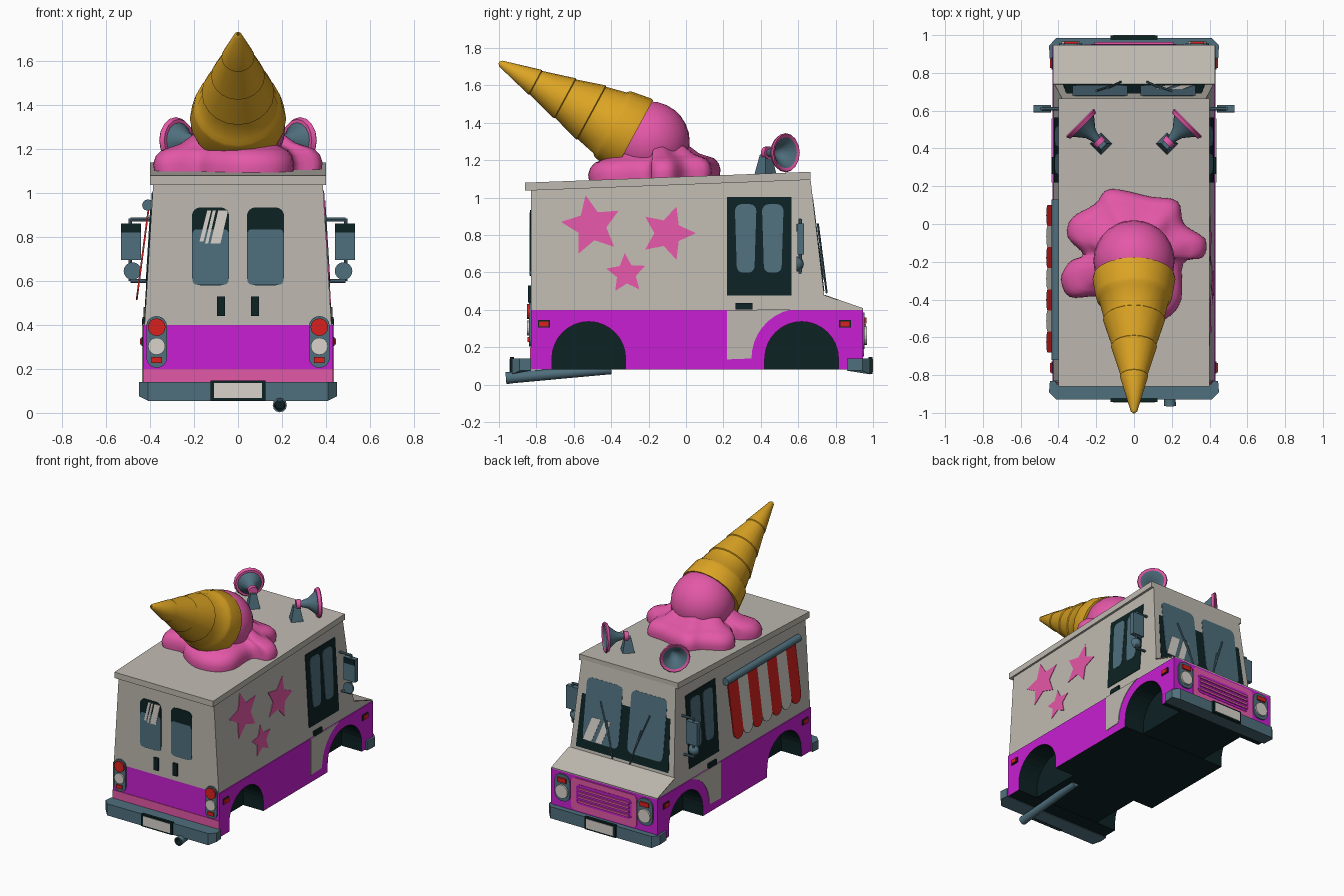
import bpy, bmesh, math
from mathutils import Vector as V

if "Cube" in bpy.data.objects:
    bpy.data.objects.remove(bpy.data.objects["Cube"])


def material(name, hexa):
    rgb = [int(hexa[i:i + 2], 16) / 255 for i in (0, 2, 4)]
    m = bpy.data.materials.new(name)
    m.diffuse_color = [((c + .055) / 1.055) ** 2.4 if c > .04 else c / 12.92 for c in rgb] + [1]
    m.use_nodes = True
    m.node_tree.nodes["Principled BSDF"].inputs["Base Color"].default_value = m.diffuse_color
    return m


BODY, PURPLE, PINK = material("body_grey", "bfbab1"), material("purple", "c81fd2"), material("pink", "e458a8")
GOLD, SLATE, DARK = material("wafer_gold", "dca423"), material("slate_blue", "4f6f7d"), material("near_black", "0d2224")
RED, WHITE = material("red", "d8211f"), material("lamp_white", "d8d3cb")


def finish(name, bm, mats, smooth=False):
    bmesh.ops.remove_doubles(bm, verts=bm.verts, dist=1e-5)
    bmesh.ops.recalc_face_normals(bm, faces=bm.faces)
    me = bpy.data.meshes.new(name)
    bm.to_mesh(me)
    bm.free()
    for m in mats:
        me.materials.append(m)
    ob = bpy.data.objects.new(name, me)
    bpy.context.collection.objects.link(ob)
    if smooth:
        bpy.ops.object.select_all(action='DESELECT')
        ob.select_set(True)
        bpy.context.view_layer.objects.active = ob
        bpy.ops.object.shade_smooth_by_angle(angle=math.radians(40))
    return ob


def bridge(name, a, b, mats, rule=None):
    """Solid between two matching outlines."""
    bm = bmesh.new()
    va, vb = [bm.verts.new(p) for p in a], [bm.verts.new(p) for p in b]
    bm.faces.new(va)
    bm.faces.new(vb)
    for i in range(len(va)):
        j = (i + 1) % len(va)
        bm.faces.new((va[i], va[j], vb[j], vb[i]))
    bm.normal_update()
    if rule:
        for f in bm.faces:
            f.material_index = rule(f)
    return finish(name, bm, mats)


def box(name, x, y, z, mat):
    q = [(x[0], y[0]), (x[1], y[0]), (x[1], y[1]), (x[0], y[1])]
    return bridge(name, [(*p, z[0]) for p in q], [(*p, z[1]) for p in q], [mat])


def plate(name, frame, pts, depth, mat):
    """Thin outline laid on a plane given by origin, u, v, normal."""
    o, u, v, n = map(V, frame)
    base = [o + u * a + v * b for a, b in pts]
    return bridge(name, base, [p + n * depth for p in base], [mat])


def rrect(u0, u1, v0, v1, r=.0):
    if not r:
        return [(u0, v0), (u1, v0), (u1, v1), (u0, v1)]
    out = []
    for k, (cu, cv) in enumerate([(u1 - r, v1 - r), (u0 + r, v1 - r), (u0 + r, v0 + r), (u1 - r, v0 + r)]):
        out += [(cu + r * math.cos((k + t / 4) * math.pi / 2), cv + r * math.sin((k + t / 4) * math.pi / 2)) for t in range(5)]
    return out


def arc(cu, cv, r, a0, a1, n, ratio=1):
    """Arc points; ratio < 1 alternates the radius to make a star."""
    return [(cu + (r if i % 2 == 0 else r * ratio) * math.cos(math.radians(a0 + (a1 - a0) * i / n)),
             cv + (r if i % 2 == 0 else r * ratio) * math.sin(math.radians(a0 + (a1 - a0) * i / n))) for i in range(n + 1)]


def lathe(name, prof, origin, direction, mats, segs=16, idx=None):
    """Turn (t, r) points about an axis; idx gives a material per band."""
    bm = bmesh.new()
    q = V(direction).to_track_quat('Z', 'Y')
    rings = [[bm.verts.new(V(origin) + q @ V((r * math.cos(2 * math.pi * k / segs), r * math.sin(2 * math.pi * k / segs), t)))
              for k in range(segs)] for t, r in prof]
    for i in range(len(rings) - 1):
        for k in range(segs):
            j = (k + 1) % segs
            f = bm.faces.new((rings[i][k], rings[i][j], rings[i + 1][j], rings[i + 1][k]))
            f.material_index = idx[i] if idx else 0
    return finish(name, bm, mats, smooth=segs > 6)


def rod(name, a, b, r, mat, segs=8):
    d = V(b) - V(a)
    return lathe(name, [(0, 0), (0, r), (d.length, r), (d.length, 0)], a, d, [mat], segs)


# Lower body with wheel arches, dark underneath
REAR_C, FRONT_C, AZ, AR = -.52, .618, .14, .197
low = [(-.83, .08)]
for c in (REAR_C, FRONT_C):
    low += [(c - AR, .08)] + arc(c, AZ, AR, 180, 0, 16) + [(c + AR, .08)]
low += [(.945, .08), (.945, .4), (-.83, .4)]
bridge("lower_body", [(-.432, *p) for p in low], [(.432, *p) for p in low], [PURPLE, DARK],
       lambda f: int(abs(f.normal.x) < .5 and f.calc_center_median().z < .37 and abs(f.normal.y) < 1.1
                     and -.8 < f.calc_center_median().y < .92))
box("underfloor", (-.27, .27), (-.8, .92), (.082, .39), DARK)

# Upper body tapering towards the roof, with hood
wall = lambda z: .4496 - .0614 * z
up = [(-.83, .4), (-.83, 1.05), (.665, 1.105), (.739, .476), (.945, .406), (.945, .4)]
bridge("upper_body", [(-wall(z), y, z) for y, z in up], [(wall(z), y, z) for y, z in up], [BODY])
plate("hood", ((0, .739, .476), (1, 0, 0), (0, .206, -.072), (0, .2, .6)), rrect(-.43, .43, 0, 1), .008, BODY)
roof = [(-.86, 1.037), (.665, 1.095), (.665, 1.138), (-.86, 1.08)]
bridge("roof", [(-.4, *p) for p in roof], [(.4, *p) for p in roof], [BODY])

REAR = ((0, -.83, 0), (1, 0, 0), (0, 0, 1), (0, -1, 0))
FRONT = ((0, .945, 0), (1, 0, 0), (0, 0, 1), (0, 1, 0))
WIND = ((0, .80, 0), (1, 0, 0), (0, -.128, 1), (0, 1, .128))

# Both sides: doors, windows, lamps, mirrors, horns
for s, n in ((1, "right"), (-1, "left")):
    SIDE = ((s * .4496, 0, 0), (0, 1, 0), (-s * .0614, 0, 1), (s, 0, 0))
    LOW = ((s * .432, 0, 0), (0, 1, 0), (0, 0, 1), (s, 0, 0))
    plate(n + "_door_lower", LOW, [(.22, .4), (.22, .135)] + arc(FRONT_C, AZ, .268, 180, 103, 8), .004, BODY)
    plate(n + "_door_window_frame", SIDE, rrect(.22, .565, .477, 1.003), .004, DARK)
    for k, y in enumerate((.262, .407)):
        pane = [(y + (p[0] - y) * .84 + .009 if p[1] < .7 else p[0], p[1]) for p in rrect(y, y + .114, .6, .965, .035)]
        plate(f"{n}_door_glass_{k}", SIDE, pane, .007, SLATE)
    plate(n + "_door_handle", SIDE, rrect(.265, .355, .402, .437), .012, DARK)
    for y in (-.76, .85):
        plate(n + "_marker_surround", LOW, rrect(y - .032, y + .032, .305, .345), .006, DARK)
        plate(n + "_marker_lamp", LOW, rrect(y - .025, y + .025, .311, .339), .013, RED)
    # Rear lamps
    x = s * .37
    plate(n + "_tail_housing", REAR, rrect(x - .047, x + .047, .205, .44, .045), .01, SLATE)
    plate(n + "_tail_red", REAR, arc(x, .39, .04, 0, 337.5, 15), .02, RED)
    plate(n + "_tail_white", REAR, arc(x, .303, .039, 0, 337.5, 15), .02, WHITE)
    plate(n + "_tail_small", REAR, rrect(x - .024, x + .024, .228, .254), .018, RED)
    # Head lamps
    x = s * .335
    plate(n + "_head_housing", FRONT, rrect(x - .062, x + .062, .19, .385, .05), .01, SLATE)
    plate(n + "_head_lamp", FRONT, arc(x, .262, .05, 0, 337.5, 15), .022, WHITE)
    plate(n + "_head_signal", FRONT, rrect(x - .035, x + .035, .328, .36), .02, RED)
    # Rear windows and handles
    w = sorted((s * .04, s * .21))
    plate(n + "_rear_window", REAR, rrect(*w, .58, .935, .04), .004, DARK)
    plate(n + "_rear_glass", REAR, rrect(w[0] + .003, w[1] - .003, .583, .835, .02), .006, SLATE)
    plate(n + "_rear_handle", REAR, rrect(s * .077 - .018, s * .077 + .018, .44, .53), .014, DARK)
    # Windshield panes and wipers
    plate(n + "_windshield_glass", WIND, rrect(*sorted((s * .035, s * .325)), .56, 1.0, .04), .007, SLATE)
    y = lambda z: .815 - .128 * z
    rod(n + "_wiper_arm", (s * .07, y(.49), .49), (s * .14, y(.74), .74), .006, SLATE, 6)
    rod(n + "_wiper_blade", (s * .10, y(.60), .60), (s * .20, y(.86), .86), .006, SLATE, 6)
    # Mirrors
    for z, x0 in ((.88, .39), (.6, .405)):
        rod(n + "_mirror_arm", (s * x0, .61, z), (s * .49, .61, z), .009, SLATE)
    rod(n + "_mirror_post", (s * .49, .61, .6), (s * .49, .61, .885), .009, SLATE)
    box(n + "_mirror", sorted((s * .44, s * .532)), (.595, .63), (.695, .862), SLATE)
    box(n + "_mirror_top", sorted((s * .441, s * .531)), (.591, .6), (.82, .86), DARK)
    lathe(n + "_round_mirror", [(0, 0), (0, .04), (.015, .038), (.035, .02), (.04, 0)], (s * .48, .59, .645), (0, 1, 0), [SLATE])
    # Roof horns
    lathe(n + "_horn", [(-.01, 0), (-.01, .032), (.02, .034), (.02, .02), (.07, .035), (.125, .08), (.125, .095),
                        (.145, .105), (.152, .1), (.147, .083), (.09, .035), (.05, 0)],
          (s * .18, .43, 1.24), (s, 1, 0), [SLATE, PINK], 16, [1, 1, 1, 0, 0, 1, 1, 1, 1, 0, 0])
    lathe(n + "_horn_stand", [(0, .065), (.04, .055), (.13, .03), (.13, 0)], (s * .175, .425, 1.1), (0, 0, 1), [SLATE], 4)

# Windshield frame and reflections
plate("windshield_frame", WIND, [(-.375, .5), (.375, .5), (.35, 1.06), (-.35, 1.06)], .004, DARK)
for x, w in ((.17, .05), (.25, .07)):
    plate("windshield_reflection", WIND, [(x, .565), (x + w, .565), (x + w - .06, .73), (x - .06, .73)], .009, WHITE)
for x, w, z in ((-.175, .018, .78), (-.125, .045, .77), (-.15, .014, .77)):
    plate("rear_reflection", REAR, [(x, z), (x + w, z), (x + w + .035, .92), (x + .035, .92)], .008, WHITE)

# Pink lower panels, grille
plate("rear_skirt", REAR, rrect(-.432, .432, .085, .2), .004, PINK)
plate("front_panel", FRONT, rrect(-.265, .265, .15, .385, .03), .006, PINK)
plate("grille", FRONT, rrect(-.225, .225, .2, .345, .03), .009, PURPLE)
for i in range(4):
    plate("grille_slat", FRONT, rrect(-.21, .21, .217 + i * .031, .232 + i * .031), .018, PINK)

# Bumpers and number plates
for n, y0, y1 in (("rear", -.83, -.93), ("front", .86, .985)):
    d = math.copysign(.04, y1)
    o = [(-.445, y0), (-.45, y1 - d), (-.41, y1), (.41, y1), (.45, y1 - d), (.445, y0)]
    bridge(n + "_bumper", [(x, y, .075 - .02 * (abs(x) < .42)) for x, y in o], [(x, y, .14) for x, y in o], [SLATE])
    e = math.copysign(1, y1)
    box(n + "_plate_frame", (-.125, .125), sorted((y1 - e * .01, y1 + e * .012)), (.057, .147), DARK)
    box(n + "_plate", (-.11, .11), sorted((y1, y1 + e * .015)), (.068, .136), WHITE)

# Exhaust
lathe("exhaust", [(0, 0), (0, .026), (.52, .03), (.565, .032), (.565, .025), (.5, .022), (.5, 0)],
      (.19, -.4, .082), (0, -.56, -.047), [SLATE, DARK], 12, [0, 0, 0, 0, 1, 1])

# Stars on the right side
SIDE = ((.4496, 0, 0), (0, 1, 0), (-.0614, 0, 1), (1, 0, 0))
for y, z, r, a in ((-.505, .85, .165, 101), (-.097, .81, .15, 72), (-.32, .594, .11, 22)):
    plate("star", SIDE, arc(y, z, r, a, a + 324, 9, .48), .004, PINK)

# Awning on the left side: scalloped stripes under a roller
AWN = ((-.5235, 0, 0), (0, 1, 0), (.13, 0, 1), (-1, 0, 0))
for i in range(7):
    y = -.68 + i * .1115
    hem = arc(y + .0557, .57, .0557, 180, 360, 8)
    plate("awning_stripe", AWN, hem + [(y + .1115, .95), (y, .95)], .008, WHITE if i % 2 else RED)
rod("awning_roller", (-.41, -.72, .945), (-.41, .13, .945), .026, SLATE, 12)

# Melted scoop: lobed outline shrunk ring by ring into a dome
edge = [(-.127, .185), (.085, .145), (.23, .12), (.265, 0), (.377, -.08), (.365, -.175), (.26, -.21), (.25, -.4),
        (.17, -.5), (.02, -.52), (-.12, -.45), (-.19, -.385), (-.34, -.386), (-.386, -.29), (-.34, -.2), (-.27, -.16),
        (-.35, -.07), (-.33, .03), (-.206, .106)]
E, outline = [V(p) for p in edge], []
for i in range(len(E)):
    a, b, c, d = (E[(i + k) % len(E)] for k in (-1, 0, 1, 2))
    for t in (0, .25, .5, .75):
        outline.append(.5 * (2 * b + (c - a) * t + (2 * a - 5 * b + 4 * c - d) * t * t + (3 * b - a - 3 * c + d) * t ** 3))
bm, mid, rings = bmesh.new(), V((0, -.17)), []
for f, h in ((.98, -.02), (1, .03), (.97, .065), (.9, .092), (.8, .105), (.68, .12), (.5, .17), (.2, .2)):
    pts = [mid + (p - mid) * f for p in outline]
    rings.append([bm.verts.new((p.x, p.y, 1.08 + .038 * (p.y + .86) + h)) for p in pts])
for a, b in zip(rings, rings[1:]):
    for k in range(len(a)):
        j = (k + 1) % len(a)
        bm.faces.new((a[k], a[j], b[j], b[k]))
bm.faces.new(rings[-1])
finish("melted_scoop", bm, [PINK], True)
lathe("ice_cream_ball", [(-.215 * math.cos(math.pi * i / 14), .215 * math.sin(math.pi * i / 14)) for i in range(15)],
      (0, -.195, 1.3), (0, 0, 1), [PINK], 28)

# Wafer cone with ridges and a collar
lathe("wafer_cone", [(0, .006), (.012, .018), (.22, .075), (.225, .071), (.4, .122), (.405, .117), (.56, .165), (.565, .159),
                     (.675, .185), (.69, .2), (.71, .204), (.805, .219), (.82, .217), (.82, 0)],
      (0, -1, 1.722), (0, .879, -.477), [GOLD], 20)
